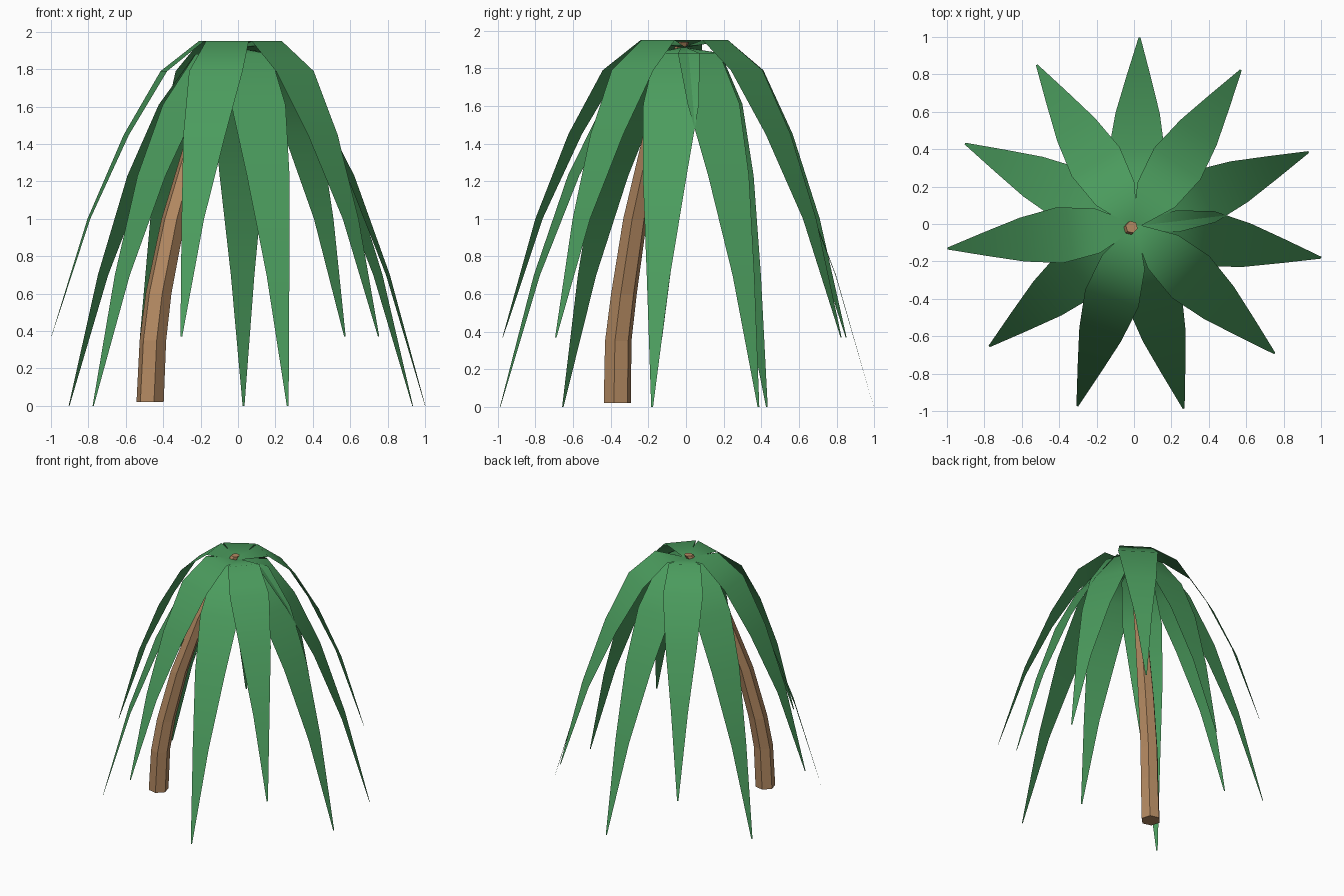
import bpy, bmesh
from math import sin, cos, radians, pi
from mathutils import Vector

if "Cube" in bpy.data.objects:
    bpy.data.objects.remove(bpy.data.objects["Cube"])


def material(name, color):
    m = bpy.data.materials.new(name)
    m.diffuse_color = (*color, 1)
    m.use_nodes = True
    m.node_tree.nodes["Principled BSDF"].inputs["Base Color"].default_value = m.diffuse_color
    return m


def make_object(name, bm, mat, smooth):
    me = bpy.data.meshes.new(name)
    bm.normal_update()
    for f in bm.faces:
        f.smooth = smooth
    bm.to_mesh(me)
    bm.free()
    ob = bpy.data.objects.new(name, me)
    ob.data.materials.append(mat)
    bpy.context.collection.objects.link(ob)
    return ob


green = material("leaf_green", (0.07, 0.33, 0.11))
brown = material("bark_brown", (0.45, 0.25, 0.12))

# Leaf outline: half width at each step, and two drooping height profiles
CENTRE = Vector((0.005, -0.012, 0))
HALF_WIDTH = [0.015, 0.12, 0.15, 0.118, 0.063, 0.005]
LOW = [1.91, 1.88, 1.61, 1.23, 0.70, 0.0]
HIGH = [1.91, 1.95, 1.79, 1.45, 1.0, 0.37]
STEP = 0.202


def leaf(index, angle, heights):
    out = Vector((cos(angle), sin(angle), 0))
    side = Vector((-sin(angle), cos(angle), 0))
    bm = bmesh.new()
    rows = []
    for i, (w, z) in enumerate(zip(HALF_WIDTH, heights)):
        p = CENTRE + out * STEP * i + Vector((0, 0, z))
        rows.append((bm.verts.new(p - side * w), bm.verts.new(p + side * w)))
    for a, b in zip(rows, rows[1:]):
        bm.faces.new((a[0], b[0], b[1], a[1]))
    make_object(f"leaf_{index + 1}", bm, green, True)


# Eleven leaves, clockwise, alternating low and high
for i in range(11):
    leaf(i, radians(88.6) - i * 2 * pi / 11,
         HIGH if i in (1, 4, 6, 8, 10) else LOW)

# Leaning six-sided trunk: x, y, z, radius
PATH = [(-0.47, -0.365, 0.02, 0.075), (-0.455, -0.36, 0.35, 0.073),
        (-0.425, -0.33, 0.6, 0.071), (-0.345, -0.27, 1.0, 0.066),
        (-0.22, -0.175, 1.45, 0.054), (-0.1, -0.085, 1.77, 0.043),
        (-0.012, -0.016, 1.94, 0.033)]
bm = bmesh.new()
rings = []
for x, y, z, r in PATH:
    rings.append([bm.verts.new((x + r * cos(t), y + r * sin(t), z))
                  for t in (radians(-14 + 60 * k) for k in range(6))])
for a, b in zip(rings, rings[1:]):
    for k in range(6):
        n = (k + 1) % 6
        bm.faces.new((a[k], a[n], b[n], b[k]))
bm.faces.new(rings[0][::-1])
bm.faces.new(rings[-1])
make_object("trunk", bm, brown, False)
